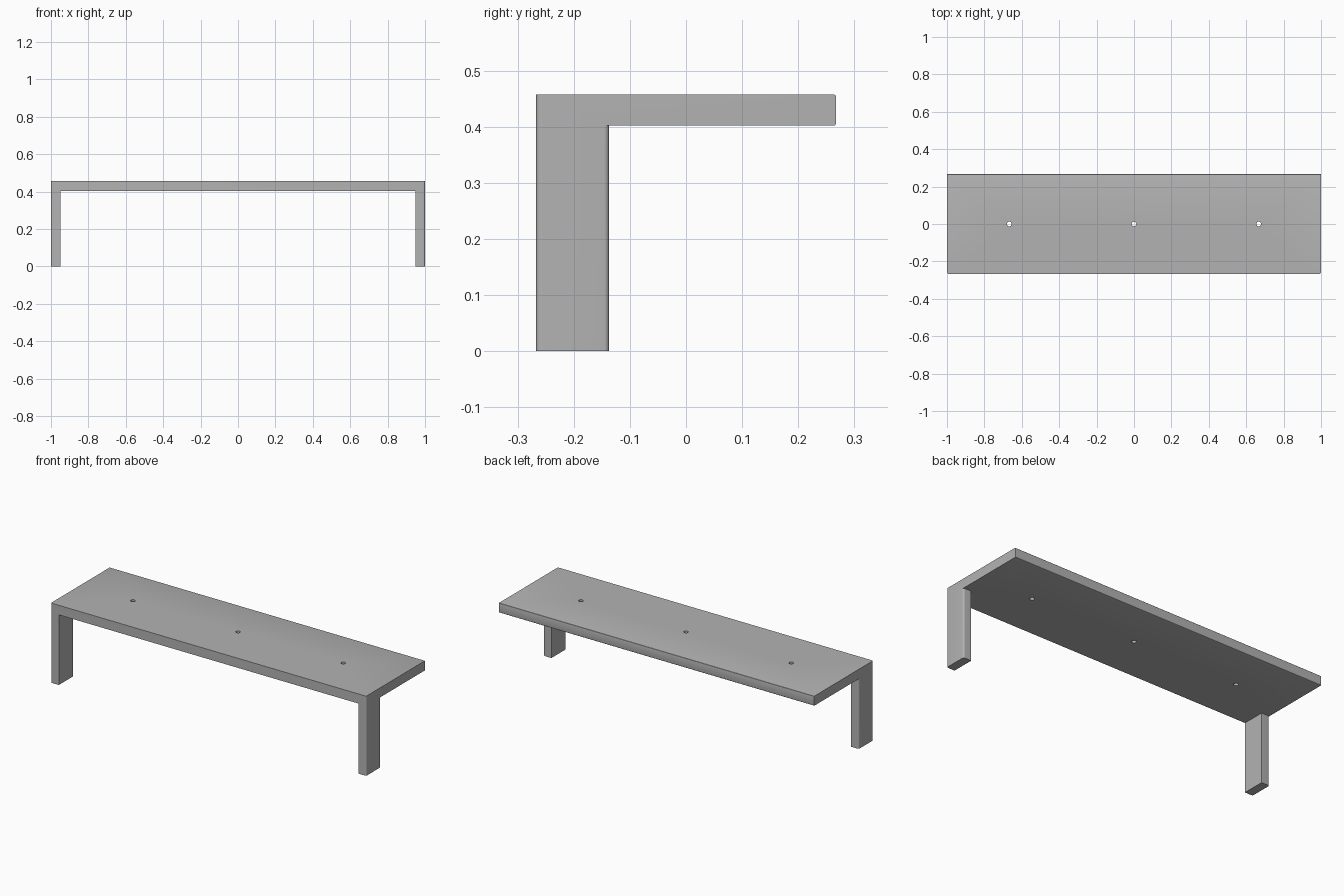
import bpy, bmesh, math

cube = bpy.data.objects.get("Cube")
if cube:
    bpy.data.objects.remove(cube, do_unlink=True)

# Dimensions
HALF_X, HALF_Y = 1.0, 0.267
TOP, UNDER = 0.457, 0.402
LEG_X, LEG_BACK = 0.05, -0.137
R = 0.009

grey = bpy.data.materials.new("light grey")
grey.use_nodes = True
colour = (0.45, 0.45, 0.45, 1)
grey.diffuse_color = colour
grey.node_tree.nodes["Principled BSDF"].inputs["Base Color"].default_value = colour


def outline(x0, x1, y0, y1, radii, steps=6):
    """Rectangle outline with a radius per corner, anticlockwise from front left."""
    corners = [(x0, y0, 1, 1), (x1, y0, -1, 1), (x1, y1, -1, -1), (x0, y1, 1, -1)]
    pts = []
    for i, ((x, y, sx, sy), r) in enumerate(zip(corners, radii)):
        if r == 0:
            pts.append((x, y))
            continue
        for k in range(steps + 1):
            a = math.pi * (1 + i / 2 + k / steps / 2)
            pts.append((x + sx * r + r * math.cos(a), y + sy * r + r * math.sin(a)))
    return pts


def prism(name, pts, z0, z1, round_back=False):
    bm = bmesh.new()
    face = bm.faces.new([bm.verts.new((x, y, z0)) for x, y in pts])
    ext = bmesh.ops.extrude_face_region(bm, geom=[face])
    for v in ext["geom"]:
        if isinstance(v, bmesh.types.BMVert):
            v.co.z = z1
    if round_back:
        back = max(y for x, y in pts) - 1e-4
        edges = [e for e in bm.edges if all(v.co.y > back for v in e.verts)
                 and abs(e.verts[0].co.z - e.verts[1].co.z) < 1e-4]
        bmesh.ops.bevel(bm, geom=edges, offset=0.003, segments=3, profile=0.5,
                        affect='EDGES')
    bmesh.ops.recalc_face_normals(bm, faces=bm.faces)
    mesh = bpy.data.meshes.new(name)
    bm.to_mesh(mesh)
    bm.free()
    mesh.materials.append(grey)
    obj = bpy.data.objects.new(name, mesh)
    bpy.context.collection.objects.link(obj)
    return obj


def combine(target, other, operation):
    mod = target.modifiers.new(operation.lower(), 'BOOLEAN')
    mod.operation = operation
    mod.solver = 'EXACT'
    mod.object = other
    bpy.context.view_layer.objects.active = target
    bpy.ops.object.modifier_apply(modifier=mod.name)
    bpy.data.objects.remove(other, do_unlink=True)


# Shelf board with rounded front corners
shelf = prism("shelf", outline(-HALF_X, HALF_X, -HALF_Y, HALF_Y, (R, R, 0, 0)),
              UNDER, TOP, round_back=True)

# Front legs, flush with the board
left = prism("left_leg", outline(HALF_X - LEG_X, HALF_X, -HALF_Y, LEG_BACK,
                                 (0, R, R, 0)), 0, UNDER)
right = prism("right_leg", outline(-HALF_X, LEG_X - HALF_X, -HALF_Y, LEG_BACK,
                                   (R, 0, 0, R)), 0, UNDER)
for leg in (left, right):
    combine(shelf, leg, 'UNION')

# Three screw holes along the middle
for x in (-0.667, 0, 0.667):
    circle = [(x + 0.0125 * math.cos(math.tau * k / 32),
               0.0125 * math.sin(math.tau * k / 32)) for k in range(32)]
    combine(shelf, prism("hole_cutter", circle, UNDER - 0.1, TOP + 0.1), 'DIFFERENCE')

bpy.ops.object.select_all(action='DESELECT')
shelf.select_set(True)
bpy.context.view_layer.objects.active = shelf
bpy.ops.object.shade_smooth_by_angle(angle=math.radians(30))
